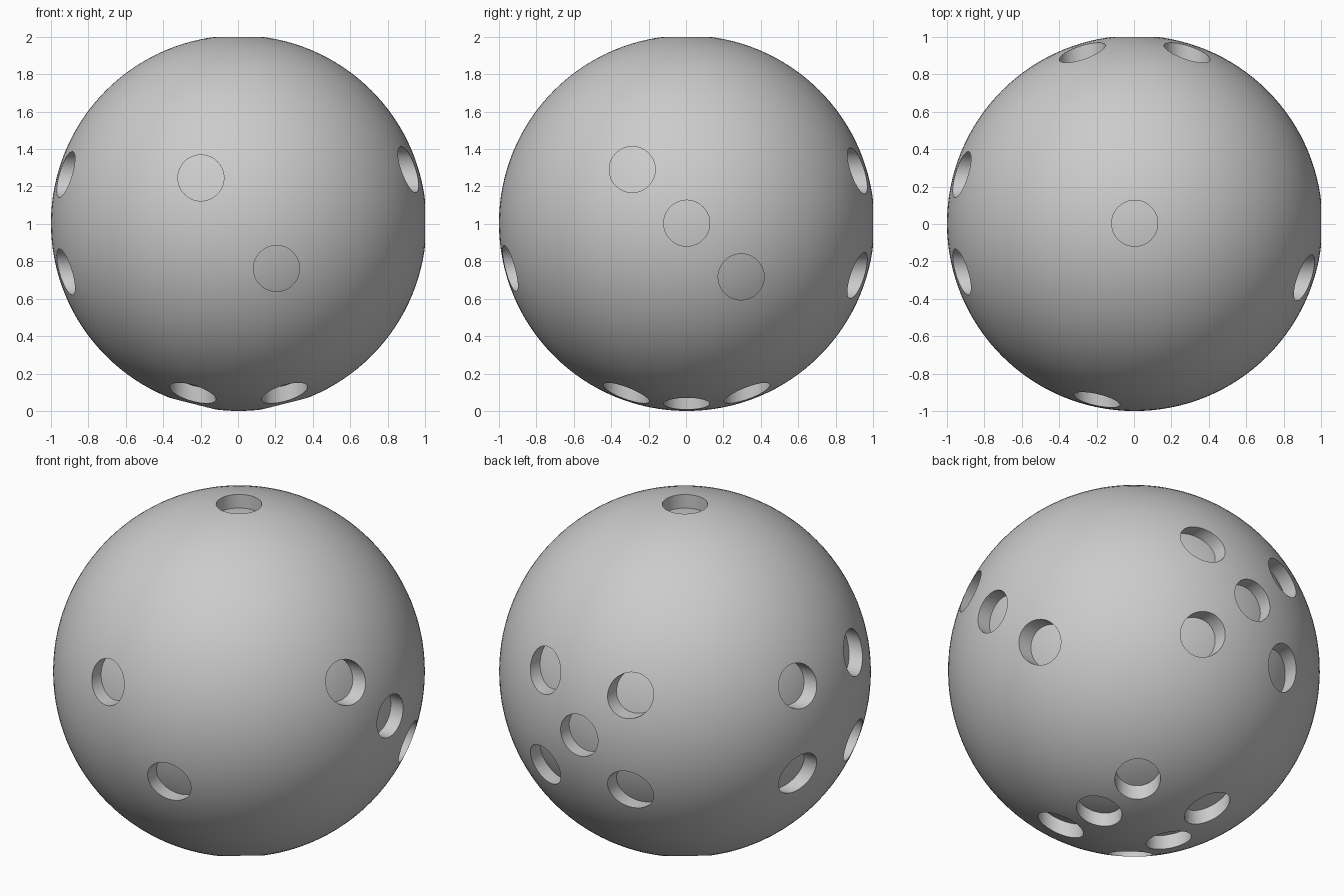
import bpy
import bmesh
from mathutils import Vector, Matrix

if "Cube" in bpy.data.objects:
    bpy.data.objects.remove(bpy.data.objects["Cube"])

R = 1.0038           # ball radius
DEPTH = 0.08         # pip depth
PIP = 0.123          # pip radius
C = Vector((0.0038, 0.0038, R))


def ball(name, radius):
    bpy.ops.mesh.primitive_uv_sphere_add(segments=128, ring_count=64,
                                         radius=radius, location=C)
    ob = bpy.context.object
    ob.name = name
    return ob


def boolean(ob, other, op):
    m = ob.modifiers.new(op.title(), 'BOOLEAN')
    m.object, m.operation, m.solver = other, op, 'EXACT'
    other.hide_render = True
    other.hide_set(True)


def corners(a, b):
    return [(x, y) for x in (-a, a) for y in (-b, b)]


# Faces: outward normal, in-plane right axis, in-plane up axis, pip positions
X, Y, Z = Vector((1, 0, 0)), Vector((0, 1, 0)), Vector((0, 0, 1))
faces = [
    (Z, X, Y, [(0, 0)]),
    (-Y, X, Z, [(-0.202, 0.242), (0.202, -0.242)]),
    (X, Y, Z, [(-0.291, 0.287), (0, 0), (0.291, -0.287)]),
    (-X, -Y, Z, corners(0.26, 0.26)),
    (Y, -X, Z, corners(0.28, 0.28) + [(0, 0)]),
    (-Z, X, -Y, corners(0.245, 0.323) + [(-0.245, 0), (0.245, 0)]),
]

# Pip cutters: straight drills along each face axis
bm = bmesh.new()
for n, u, v, spots in faces:
    rot = n.to_track_quat('Z', 'Y').to_matrix().to_4x4()
    for a, b in spots:
        pos = C + u * a + v * b + n * 1.0
        bmesh.ops.create_cone(bm, cap_ends=True, segments=64, radius1=PIP,
                              radius2=PIP, depth=0.5,
                              matrix=Matrix.Translation(pos) @ rot)
me = bpy.data.meshes.new("pip_cutters")
bm.to_mesh(me)
bm.free()
cutters = bpy.data.objects.new("pip_cutters", me)
bpy.context.collection.objects.link(cutters)

# Round die: drilled ball refilled by a core that forms the curved pip floors
core = ball("pip_floor_core", R - DEPTH)
die = ball("round_die", R)
boolean(die, cutters, 'DIFFERENCE')
boolean(die, core, 'UNION')
bpy.context.view_layer.objects.active = die
for m in list(die.modifiers):
    bpy.ops.object.modifier_apply(modifier=m.name)
for helper in (core, cutters):
    bpy.data.objects.remove(helper)

bpy.ops.object.select_all(action='DESELECT')
die.select_set(True)
bpy.ops.object.shade_smooth_by_angle(angle=0.6)
